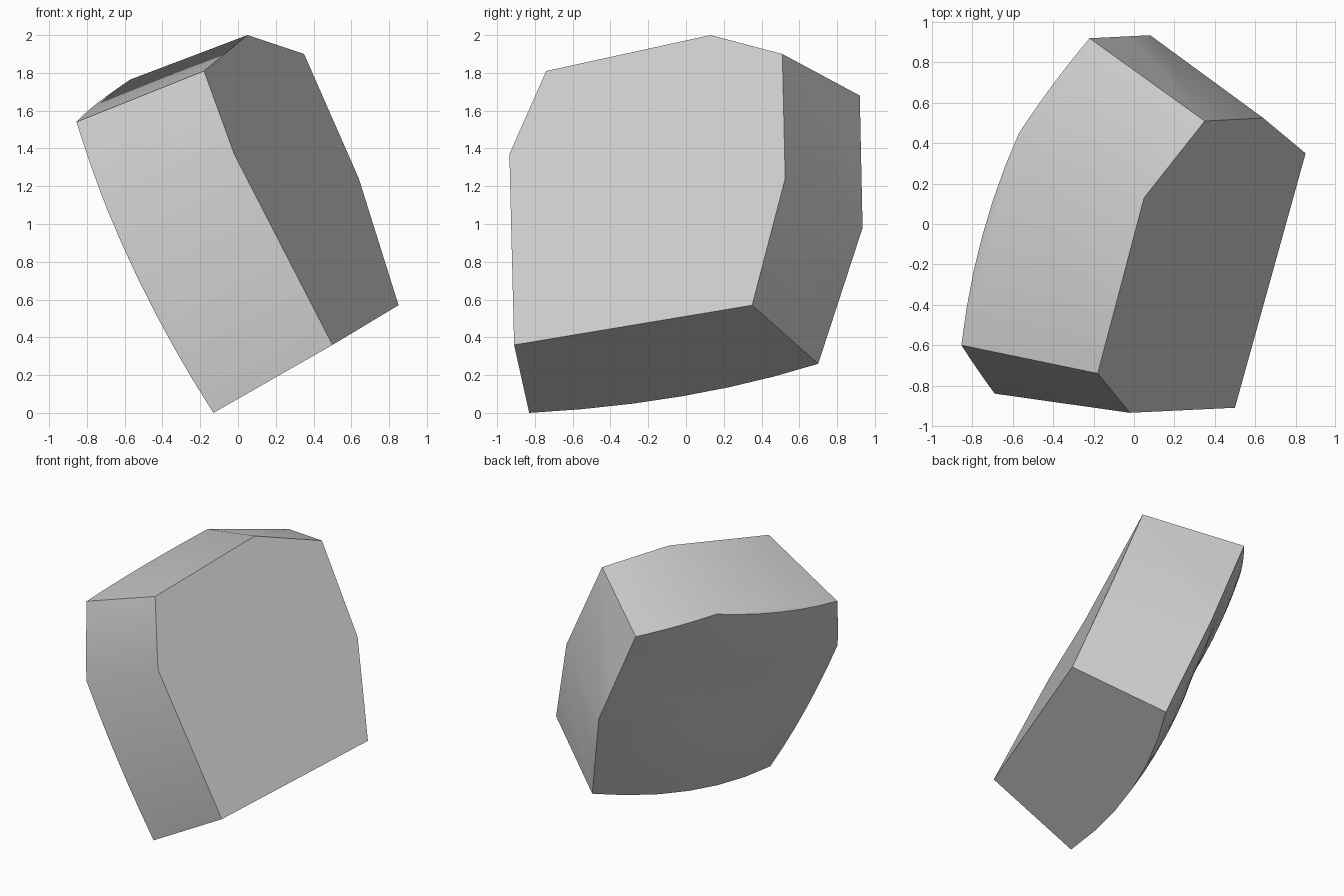
import bpy
import bmesh
import math
from mathutils import Vector

old = bpy.data.objects.get("Cube")
if old:
    bpy.data.objects.remove(old, do_unlink=True)

# Single grey stone colour
stone = bpy.data.materials.new("stone_grey")
stone.use_nodes = True
grey = (0.6, 0.6, 0.6, 1)
stone.diffuse_color = grey
stone.node_tree.nodes["Principled BSDF"].inputs["Base Color"].default_value = grey

# Corners of the flat face and of the rounded face opposite
flat = [Vector(p) for p in (
    (0.5, -0.91, 0.36), (-0.02, -0.935, 1.37), (-0.18, -0.74, 1.81),
    (0.05, 0.13, 2.0), (0.35, 0.51, 1.9), (0.64, 0.525, 1.24), (0.85, 0.35, 0.57))]
rounded = [Vector(p) for p in (
    (-0.13, -0.83, 0), (-0.69, -0.84, 1.07), (-0.855, -0.6, 1.54),
    (-0.57, 0.45, 1.765), (-0.22, 0.92, 1.68), (0.08, 0.935, 0.98), (0.3, 0.7, 0.26))]
# How far each rounded-face edge bows outward
bows = [0.03, 0.005, 0.046, 0.01, 0, 0, 0.11]
outward = Vector((-0.85, 0.36, -0.39)).normalized()
count, steps, rings = len(flat), 6, 6

bm = bmesh.new()
flat_verts = [bm.verts.new(p) for p in flat]

# Bowed rim of the rounded face
rim = []
for i in range(count):
    a, b = rounded[i], rounded[(i + 1) % count]
    for s in range(steps):
        t = s / steps
        rim.append(bm.verts.new(a.lerp(b, t) + outward * bows[i] * 4 * t * (1 - t)))
total = len(rim)

# Flat face and the sides joining it to the rim
bm.faces.new(flat_verts)
for i in range(count):
    edge = [rim[(i * steps + s) % total] for s in range(steps + 1)]
    bm.faces.new([flat_verts[(i + 1) % count], flat_verts[i]] + edge)

# Shallow dome made of concentric rings
centre = sum((v.co for v in rim), Vector()) / total + outward * 0.07
outer = rim
for r in range(rings - 1, 0, -1):
    s = r / rings
    inner = []
    for v in rim:
        bulge = (v.co - centre).length_squared * s * (1 - s) / 7
        inner.append(bm.verts.new(centre.lerp(v.co, s) + outward * bulge))
    for k in range(total):
        n = (k + 1) % total
        bm.faces.new((outer[k], outer[n], inner[n], inner[k]))
    outer = inner
tip = bm.verts.new(centre)
for k in range(total):
    bm.faces.new((outer[k], outer[(k + 1) % total], tip))

bmesh.ops.recalc_face_normals(bm, faces=bm.faces)
mesh = bpy.data.meshes.new("stone_chunk")
bm.to_mesh(mesh)
bm.free()
mesh.materials.append(stone)
chunk = bpy.data.objects.new("stone_chunk", mesh)
bpy.context.collection.objects.link(chunk)

# Smooth the gentle bends and keep the sharp edges
bpy.ops.object.select_all(action="DESELECT")
chunk.select_set(True)
bpy.context.view_layer.objects.active = chunk
bpy.ops.object.shade_smooth_by_angle(angle=math.radians(40))
